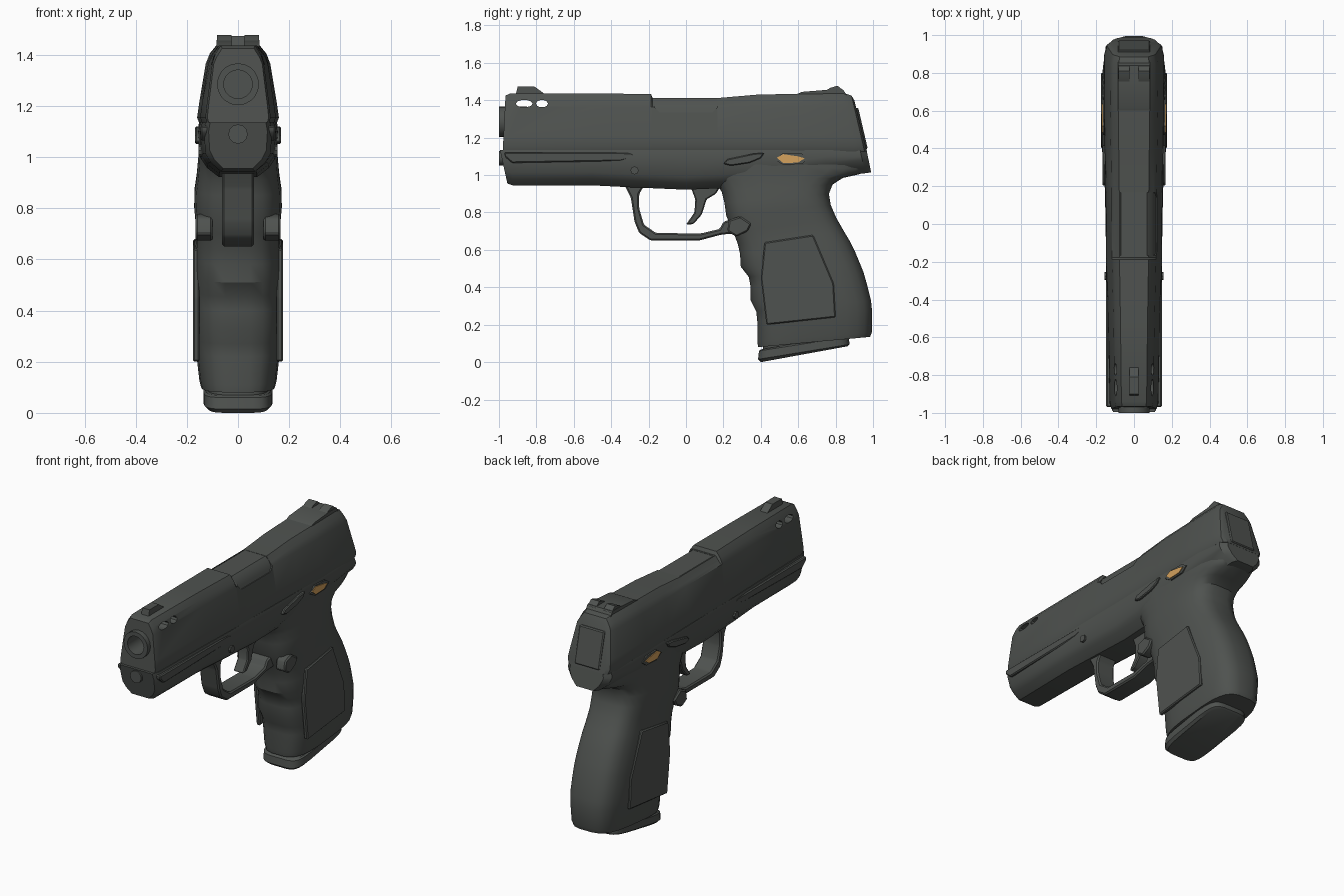
import bpy, bmesh, math
from mathutils import Matrix, Vector


def material(name, rgb):
    m = bpy.data.materials.new(name)
    m.diffuse_color = (*rgb, 1)
    return m


DARK = material("dark grey", (0.078, 0.085, 0.079))
AMBER = material("amber", (0.66, 0.36, 0.11))


def finish(name, bm, mat=DARK, bevel=0.0, angle=32):
    bmesh.ops.recalc_face_normals(bm, faces=bm.faces)
    if bevel:
        bmesh.ops.bevel(bm, geom=bm.edges[:], offset=bevel, segments=1, affect='EDGES')
    me = bpy.data.meshes.new(name)
    bm.to_mesh(me)
    bm.free()
    ob = bpy.data.objects.new(name, me)
    bpy.context.collection.objects.link(ob)
    me.materials.append(mat)
    smooth(ob, angle)
    return ob


def activate(ob):
    bpy.ops.object.select_all(action='DESELECT')
    ob.select_set(True)
    bpy.context.view_layer.objects.active = ob


def smooth(ob, angle=32):
    activate(ob)
    bpy.ops.object.shade_smooth_by_angle(angle=math.radians(angle))


def loft(name, rings, **kw):
    bm = bmesh.new()
    vs = [[bm.verts.new(p) for p in r] for r in rings]
    n = len(vs[0])
    for a, b in zip(vs, vs[1:]):
        for i in range(n):
            bm.faces.new((a[i], a[(i + 1) % n], b[(i + 1) % n], b[i]))
    bm.faces.new(vs[0])
    bm.faces.new(vs[-1][::-1])
    return finish(name, bm, **kw)


def plate(name, pts, x0, x1, **kw):
    """Side profile (y, z) extruded from x0 to x1."""
    return loft(name, [[(x, y, z) for y, z in pts] for x in (x0, x1)], **kw)


def box(name, lo, hi, **kw):
    return plate(name, [(lo[1], lo[2]), (hi[1], lo[2]), (hi[1], hi[2]), (lo[1], hi[2])],
                 lo[0], hi[0], **kw)


def cylinder(name, r, y0, y1, z, n=20):
    return loft(name, [[(r * math.cos(2 * math.pi * i / n), y, z + r * math.sin(2 * math.pi * i / n))
                        for i in range(n)] for y in (y0, y1)])


def cut(ob, cutters):
    for c in cutters:
        m = ob.modifiers.new("cut", 'BOOLEAN')
        m.operation, m.solver, m.object = 'DIFFERENCE', 'EXACT', c
        activate(ob)
        bpy.ops.object.modifier_apply(modifier=m.name)
    smooth(ob)


def mirrored(half):
    return half + [(-x, z) for x, z in reversed(half)]


# slide: (y at top, y at bottom, top z, half width)
slide_rings = []
for yt, yb, zt, w in [(-.965, -.98, 1.425, .12), (-.94, -.955, 1.437, .128), (-.5, -.5, 1.437, .138),
                      (-.187, -.187, 1.433, .148), (-.178, -.178, 1.412, .148), (.17, .17, 1.412, .15),
                      (.38, .38, 1.43, .155), (.6, .6, 1.435, .16), (.84, .90, 1.44, .158),
                      (.885, .955, 1.425, .145), (.9, .968, 1.40, .125)]:
    half = [(.93 * w, 1.125), (w, 1.155), (.95 * w, 1.21), (.79 * w, 1.365),
            (.7 * w, zt - .035), (.52 * w, zt)]
    slide_rings.append([(x, yb + (yt - yb) * (z - 1.125) / (zt - 1.125), z) for x, z in mirrored(half)])
slide = loft("slide", slide_rings)

# barrel, recoil rod
barrel = cylinder("barrel", .082, -1.0, -.85, 1.285)
cylinder("recoil_rod", .038, -1.0, -.9, 1.09, 12)

# muzzle bore, side ports and ejection opening
bore = cylinder("bore_cutter", .056, -1.1, -.7, 1.285)
ports = [plate("port_cutter", [(yc + ry * math.cos(math.pi * k / 5), 1.382 + .02 * math.sin(math.pi * k / 5))
                               for k in range(10)], -.3, .3) for yc, ry in ((-.865, .045), (-.77, .032))]
opening = plate("opening_cutter", [(-.17, 1.5), (-.165, 1.36), (-.14, 1.335), (.14, 1.335), (.165, 1.36),
                                   (.17, 1.5)], -.075, .3)
cut(slide, [bore, *ports, opening])
cut(barrel, [bore])
for c in [bore, opening, *ports]:
    bpy.data.objects.remove(c)
hood = mirrored([(.125, 1.31), (.112, 1.355), (.095, 1.39), (.07, 1.411)])
loft("barrel_hood", [[(x, y, z) for x, z in hood] for y in (-.166, .166)])

# frame and dust cover: (y at top, y at bottom, bottom z, half width)
frame_rings = []
for yt, yb, zb, w in [(-.995, -.955, .955, .115), (-.95, -.92, .943, .133), (-.5, -.5, .945, .142),
                      (-.3, -.3, .935, .148), (0, 0, .922, .15), (.2, .2, .93, .155),
                      (.75, .75, .995, .16), (.93, .96, 1.01, .15), (.965, .99, 1.015, .115)]:
    half = [(.5 * w, zb), (.8 * w, zb + .035), (.96 * w, zb + .07), (w, 1.10), (.95 * w, 1.135)]
    frame_rings.append([(x, yb + (yt - yb) * (z - zb) / (1.135 - zb), z) for x, z in mirrored(half)])
loft("frame", frame_rings)


# grip: (front y, front z, back y, back z, half width), rounded rings
def rounded_ring(yf, zf, yb, zb, w, n=24, p=.6):
    pts = []
    for i in range(n):
        t = 2 * math.pi * (i + .5) / n
        c, s = math.cos(t), math.sin(t)
        u = math.copysign(abs(c) ** p, c)
        f = (u / .998 + 1) / 2
        pts.append((w * math.copysign(abs(s) ** p, s), yf + (yb - yf) * f, zf + (zb - zf) * f))
    return pts


grip = [(.385, .08, .985, .135, .145), (.38, .11, .995, .16, .152), (.38, .22, .995, .28, .165),
        (.375, .27, .99, .33, .169), (.345, .33, .97, .41, .172), (.345, .40, .95, .48, .172),
        (.335, .455, .93, .53, .172), (.292, .51, .905, .59, .171), (.288, .58, .875, .65, .169),
        (.275, .635, .845, .70, .166), (.25, .70, .805, .77, .165), (.215, .78, .775, .84, .172),
        (.205, .85, .765, .90, .17), (.19, .91, .785, .95, .162), (.15, .97, .84, .985, .158),
        (.08, 1.02, .93, 1.005, .155), (.05, 1.07, .97, 1.03, .155), (.05, 1.11, .965, 1.11, .15)]
loft("grip", [rounded_ring(*g) for g in grip])

# magazine neck and base plate
loft("magazine_neck", [rounded_ring(.41, .05, .85, .12, .125), rounded_ring(.41, .11, .85, .19, .125)])
loft("magazine_base", [rounded_ring(*g, p=.4) for g in
                       [(.40, .0, .865, .085, .12), (.385, .015, .875, .095, .135),
                        (.39, .06, .87, .135, .135), (.40, .068, .86, .145, .128)]])

# raised backstrap edges and grip side panels
for s in (-1, 1):
    plate("grip_panel", [(.43, .2), (.8, .24), (.79, .42), (.68, .68), (.42, .64), (.40, .45)],
          s * .15, s * .176, bevel=.006)

# trigger guard loop
plate("trigger_guard", [(-.33, .95), (-.295, .88), (-.275, .75), (-.25, .69), (-.19, .65), (.07, .65),
                        (.19, .682), (.29, .69), (.29, .78), (.2, .75), (.18, .712), (.08, .688),
                        (-.16, .69), (-.225, .735), (-.25, .82), (-.25, .9), (-.22, .95)],
      -.062, .062, bevel=.008)

# trigger blade and its root
plate("trigger", [(.02, .95), (.05, .87), (.045, .80), (.0, .735), (.04, .738), (.085, .79),
                  (.11, .87), (.16, .90), (.19, .95)], -.035, .035, bevel=.006)

# sights
plate("rear_sight", [(.58, 1.425), (.62, 1.445), (.77, 1.457), (.84, 1.457), (.86, 1.425)], -.085, .085)
for s in (-1, 1):
    plate("rear_sight_post", [(.73, 1.44), (.77, 1.466), (.81, 1.478), (.845, 1.45), (.85, 1.43)],
          s * .025, s * .082)
plate("front_sight", [(-.91, 1.43), (-.9, 1.473), (-.81, 1.473), (-.75, 1.43)], -.025, .025)

# rear plate at the back of the slide
plate("slide_back_plate", [(.86, 1.36), (.921, 1.36), (.972, 1.14), (.9, 1.14)], -.085, .085, bevel=.006)

# controls on both sides
for s in (-1, 1):
    plate("slide_catch", [(.2, 1.06), (.24, 1.05), (.34, 1.065), (.4, 1.09), (.42, 1.12), (.36, 1.115), (.22, 1.085)],
          s * .14, s * .168, bevel=.005)
    plate("safety_lever", [(.47, 1.085), (.52, 1.055), (.62, 1.06), (.66, 1.09), (.62, 1.115), (.52, 1.118)],
          s * .14, s * .164)
    plate("safety_marker", [(.485, 1.093), (.52, 1.064), (.60, 1.067), (.635, 1.09), (.60, 1.1), (.52, 1.112)],
          s * .16, s * .169, mat=AMBER)
    plate("magazine_release", [(.22, .70), (.27, .67), (.33, .70), (.35, .74), (.29, .78), (.23, .76)],
          s * .1, s * .166, bevel=.008)
    # rail ridge below the slide and pin
    plate("frame_ridge", [(-.97, 1.10), (-.93, 1.065), (-.35, 1.075), (-.25, 1.10), (-.3, 1.12), (-.97, 1.122)],
          s * .1, s * .147, bevel=.006)
    plate("frame_pin", [(-.275 + .022 * math.cos(k * math.pi / 4), 1.025 + .022 * math.sin(k * math.pi / 4))
                        for k in range(8)], s * .12, s * .155)
